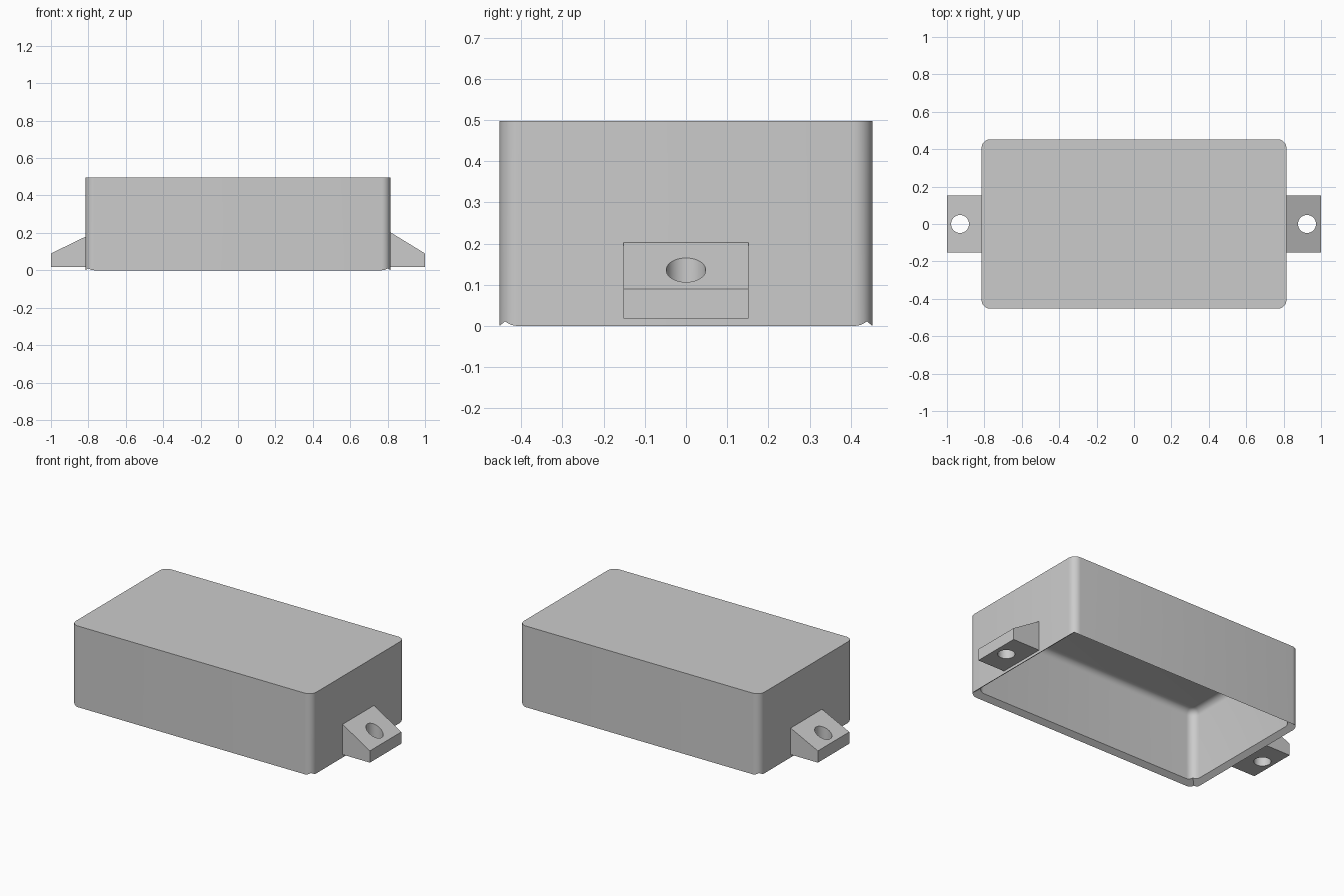
import bpy
import bmesh
from math import cos, sin, pi, radians

if "Cube" in bpy.data.objects:
    bpy.data.objects.remove(bpy.data.objects["Cube"], do_unlink=True)

HX, HY, TOP = 0.815, 0.453, 0.497   # half length, half width, height
WALL, SLOPE = 0.03, 0.8             # wall thickness, rim chamfer slope
OUT_R, IN_R, FILLET = 0.047, 0.05, 0.04
SEG = 8

grey = bpy.data.materials.new("light_grey_plastic")
grey.use_nodes = True
colour = (0.6, 0.6, 0.6, 1)
grey.diffuse_color = colour
grey.node_tree.nodes["Principled BSDF"].inputs["Base Color"].default_value = colour


def make_object(name, bm):
    bmesh.ops.recalc_face_normals(bm, faces=bm.faces)
    mesh = bpy.data.meshes.new(name)
    bm.to_mesh(mesh)
    bm.free()
    mesh.materials.append(grey)
    obj = bpy.data.objects.new(name, mesh)
    bpy.context.collection.objects.link(obj)
    return obj


def select_only(obj):
    bpy.ops.object.select_all(action='DESELECT')
    obj.select_set(True)
    bpy.context.view_layer.objects.active = obj


def rounded_loop(bm, inset, radius, height):
    """Rounded rectangle of vertices; height is a function of x and y."""
    verts = []
    for i, (sx, sy) in enumerate([(1, 1), (-1, 1), (-1, -1), (1, -1)]):
        for k in range(SEG + 1):
            a = (i + k / SEG) * pi / 2
            x = sx * (HX - inset - radius) + radius * cos(a)
            y = sy * (HY - inset - radius) + radius * sin(a)
            verts.append(bm.verts.new((x, y, height(x, y))))
    return verts


def rim(x, y):
    # Bottom edge slopes up inwards from all four sides
    return SLOPE * max(0, min(HX - abs(x), HY - abs(y)))


# Hollow cover, open underneath, with a filleted inner ceiling
bm = bmesh.new()
loops = [rounded_loop(bm, 0, OUT_R, lambda x, y: TOP),
         rounded_loop(bm, 0, OUT_R, rim),
         rounded_loop(bm, WALL, IN_R, rim)]
for k in range(7):
    a = k / 6 * pi / 2
    shrink = FILLET * (1 - cos(a))
    z = TOP - WALL - FILLET * (1 - sin(a))
    loops.append(rounded_loop(bm, WALL + shrink, IN_R - shrink, lambda x, y: z))
for lower, upper in zip(loops, loops[1:]):
    for j in range(len(lower)):
        n = (j + 1) % len(lower)
        bm.faces.new((lower[j], lower[n], upper[n], upper[j]))
bm.faces.new(loops[0])
bm.faces.new(loops[-1])
cover = make_object("cover", bm)


# Wedge mounting tabs with a vertical screw hole
def mounting_tab(name, side, root_top, hole_x):
    half, base, tip = 0.152, 0.018, 0.09
    start = HX - 0.005
    profile = [(start, base), (1, base), (1, tip), (HX, root_top), (start, root_top)]
    bm = bmesh.new()
    face = bm.faces.new([bm.verts.new((side * x, -half, z)) for x, z in profile])
    moved = bmesh.ops.extrude_face_region(bm, geom=[face])["geom"]
    bmesh.ops.translate(bm, vec=(0, 2 * half, 0),
                        verts=[v for v in moved if isinstance(v, bmesh.types.BMVert)])
    tab = make_object(name, bm)

    bpy.ops.mesh.primitive_cylinder_add(vertices=40, radius=0.048, depth=1,
                                        location=(side * hole_x, 0, 0.1))
    cutter = bpy.context.object
    cutter.name = "hole_cutter"
    cutter.hide_render = True
    cutter.data.materials.append(grey)
    cut = tab.modifiers.new("screw_hole", 'BOOLEAN')
    cut.operation = 'DIFFERENCE'
    cut.solver = 'EXACT'
    cut.object = cutter
    select_only(tab)
    bpy.ops.object.modifier_apply(modifier=cut.name)
    bpy.data.objects.remove(cutter, do_unlink=True)
    return tab


left_tab = mounting_tab("left_mounting_tab", 1, 0.203, 0.925)
right_tab = mounting_tab("right_mounting_tab", -1, 0.18, 0.93)

for obj in (cover, left_tab, right_tab):
    select_only(obj)
    bpy.ops.object.shade_smooth_by_angle(angle=radians(25))
